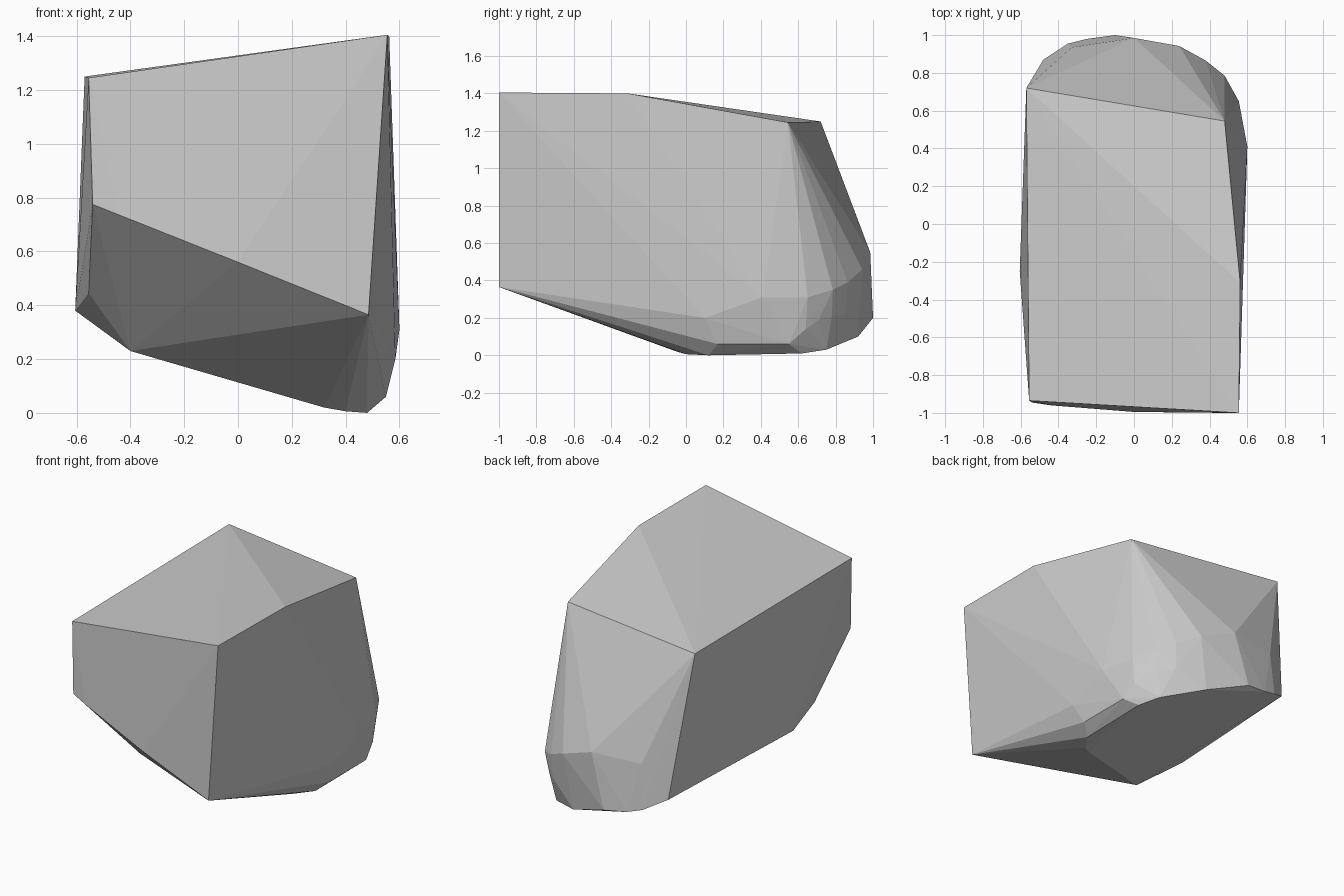
import bpy, bmesh

if "Cube" in bpy.data.objects:
    bpy.data.objects.remove(bpy.data.objects["Cube"])

# Corner rings of a faceted boulder; the skin is their convex hull
top_slab = [(-.57, .72, 1.25), (.48, .545, 1.245), (.562, -.31, 1.40),
            (.555, -1, 1.405), (-.555, -.935, 1.245)]
front_foot = [(.485, -1, .365), (0, -.995, .56), (-.44, -.96, .735), (-.54, -.945, .775)]
left_flank = [(-.555, -.55, .445), (-.605, -.25, .38), (-.40, -.45, .23)]
back_belt = [(.585, .10, .20), (.60, .41, .31), (.555, .65, .31), (.48, .785, .35),
             (.38, .865, .39), (.24, .942, .46), (0, .985, .55), (-.33, .935, .54)]
lower_belt = [(.55, .17, .06), (.55, .55, .06), (.535, .64, .14), (.50, .71, .19),
              (.45, .78, .21), (.37, .85, .22), (-.10, 1, .20),
              (-.25, .98, .22), (-.35, .955, .25), (-.48, .87, .32)]
underside = [(.32, -.05, .02), (.40, .0, .006), (.48, .12, 0), (.48, .62, .01),
             (.42, .75, .03), (.18, .92, .10)]

# Boulder skin
bm = bmesh.new()
for ring in (top_slab, front_foot, left_flank, back_belt, lower_belt, underside):
    for co in ring:
        bm.verts.new(co)
hull = bmesh.ops.convex_hull(bm, input=bm.verts[:])
loose = [v for v in bm.verts if not v.link_faces]
bmesh.ops.delete(bm, geom=loose, context='VERTS')
bmesh.ops.recalc_face_normals(bm, faces=bm.faces[:])

mesh = bpy.data.meshes.new("boulder")
bm.to_mesh(mesh)
bm.free()
for p in mesh.polygons:
    p.use_smooth = False

# Stone colour
stone = bpy.data.materials.new("stone grey")
stone.diffuse_color = (0.6, 0.6, 0.6, 1)
stone.use_nodes = True
stone.node_tree.nodes["Principled BSDF"].inputs["Base Color"].default_value = stone.diffuse_color
mesh.materials.append(stone)
bpy.context.collection.objects.link(bpy.data.objects.new("boulder", mesh))
